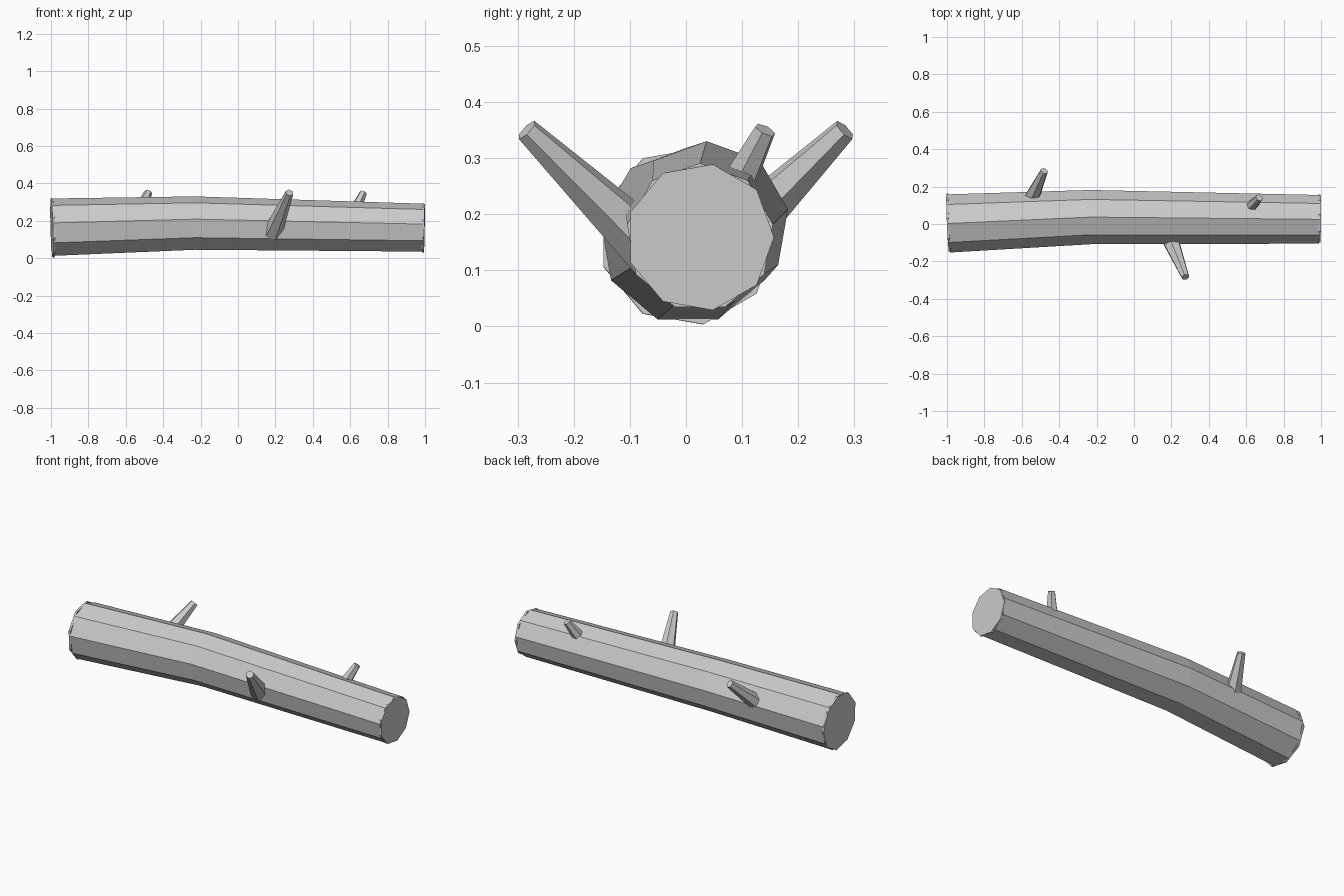
import bpy, bmesh
from math import cos, sin, radians
from mathutils import Vector

if "Cube" in bpy.data.objects:
    bpy.data.objects.remove(bpy.data.objects["Cube"])


def ring(bm, center, axis, radius, sides, start):
    """Ring of vertices square to the axis."""
    axis = axis.normalized()
    side = Vector((0, 0, 1)).cross(axis).normalized()
    up = axis.cross(side)
    verts = []
    for i in range(sides):
        a = radians(start + 360 * i / sides)
        verts.append(bm.verts.new(center + radius * (cos(a) * side + sin(a) * up)))
    return verts


def tube(name, stations, sides, start=90):
    """Closed faceted tube through (center, axis, radius) stations."""
    bm = bmesh.new()
    rings = [ring(bm, Vector(c), Vector(d), r, sides, start) for c, d, r in stations]
    for a, b in zip(rings, rings[1:]):
        for i in range(sides):
            j = (i + 1) % sides
            bm.faces.new((a[i], a[j], b[j], b[i]))
    bm.faces.new(rings[0][::-1])
    bm.faces.new(rings[-1])
    bmesh.ops.recalc_face_normals(bm, faces=bm.faces)
    mesh = bpy.data.meshes.new(name)
    bm.to_mesh(mesh)
    bm.free()
    obj = bpy.data.objects.new(name, mesh)
    bpy.context.collection.objects.link(obj)
    return obj


# Bent nine-sided trunk
left = Vector((-0.99, 0.003, 0.161))
bend = Vector((-0.23, 0.037, 0.183))
right = Vector((0.991, 0.025, 0.159))
d_left, d_right = bend - left, right - bend
tube("log_trunk", [(left, d_left, 0.158),
                   (bend, d_left.normalized() + d_right.normalized(), 0.147),
                   (right, d_right, 0.132)], 9)

# Thin sawn ends, turned a little against the trunk
for name, c, d, r in (("left_sawn_end", left, -d_left, 0.16),
                      ("right_sawn_end", right, d_right, 0.132)):
    d = d.normalized()
    tube(name, [(c - d * 0.006, d, r), (c + d * 0.006, d, r)], 9,
         100 if d.x < 0 else 80)

# Tapered branch stubs
for name, base, tip, r0, r1 in (
        ("front_branch", (0.185, -0.06, 0.135), (0.275, -0.284, 0.35), 0.052, 0.022),
        ("back_branch", (-0.555, 0.12, 0.19), (-0.48, 0.283, 0.35), 0.046, 0.022),
        ("top_branch", (0.615, 0.08, 0.23), (0.67, 0.141, 0.35), 0.036, 0.02)):
    d = Vector(tip) - Vector(base)
    tube(name, [(base, d, r0), (tip, d, r1)], 6)
